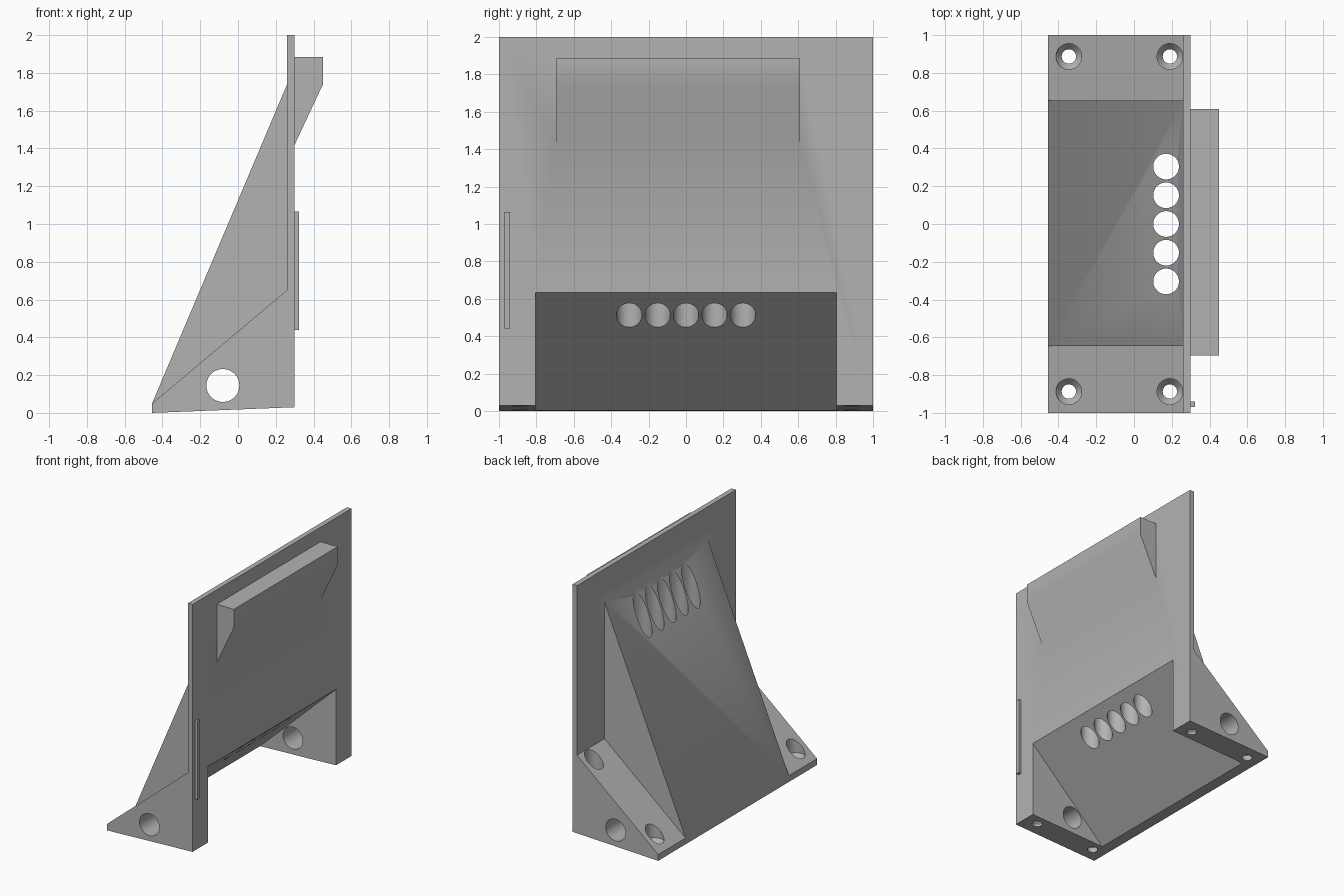
import bpy, bmesh
from math import pi, radians
from mathutils import Matrix, Vector

if "Cube" in bpy.data.objects:
    bpy.data.objects.remove(bpy.data.objects["Cube"])

grey = bpy.data.materials.new("plain grey")
grey.use_nodes = True
colour = (0.45, 0.45, 0.45, 1)
grey.diffuse_color = colour
grey.node_tree.nodes["Principled BSDF"].inputs["Base Color"].default_value = colour


def finish(name, bm):
    bmesh.ops.recalc_face_normals(bm, faces=bm.faces)
    mesh = bpy.data.meshes.new(name)
    bm.to_mesh(mesh)
    bm.free()
    mesh.materials.append(grey)
    obj = bpy.data.objects.new(name, mesh)
    bpy.context.collection.objects.link(obj)
    return obj


def prism(name, profile, y0, y1):
    """Extrude an (x, z) profile along y."""
    bm = bmesh.new()
    face = bm.faces.new([bm.verts.new((x, y0, z)) for x, z in profile])
    new = bmesh.ops.extrude_face_region(bm, geom=[face])["geom"]
    verts = [v for v in new if isinstance(v, bmesh.types.BMVert)]
    bmesh.ops.translate(bm, verts=verts, vec=(0, y1 - y0, 0))
    return finish(name, bm)


def lathe(name, profile, matrix):
    """Revolve an (r, z) profile around z, then place it."""
    bm = bmesh.new()
    n = 48
    rings = []
    for r, z in profile:
        ring = bmesh.ops.create_circle(bm, segments=n, radius=r)["verts"]
        bmesh.ops.translate(bm, verts=ring, vec=(0, 0, z))
        rings.append(ring)
    for a, b in zip(rings, rings[1:]):
        for i in range(n):
            j = (i + 1) % n
            bm.faces.new((a[i], a[j], b[j], b[i]))
    bm.faces.new(rings[0])
    bm.faces.new(rings[-1])
    bmesh.ops.transform(bm, matrix=matrix, verts=bm.verts)
    return finish(name, bm)


def combine(target, other, operation):
    mod = target.modifiers.new(operation.lower(), "BOOLEAN")
    mod.operation = operation
    mod.solver = "EXACT"
    mod.object = other
    other.hide_render = True
    bpy.context.view_layer.objects.active = target
    bpy.ops.object.modifier_apply(modifier=mod.name)
    bpy.data.objects.remove(other)


# Back plate and sloped feet share one side profile
bracket = prism("bracket", [(-.455, 0), (.30, .03), (.30, 2), (.26, 2),
                            (.26, .65), (-.455, .05)], -1, 1)

# Central sloped brace
brace = prism("brace", [(-.455, .05), (.26, 1.74), (.28, 1.74), (.28, .3)], -.645, .655)
combine(bracket, brace, "UNION")

# Ledge with a sloped underside
ledge = prism("ledge", [(.28, 1.885), (.45, 1.885), (.45, 1.74),
                        (.30, 1.42), (.28, 1.42)], -.695, .61)
combine(bracket, ledge, "UNION")

# Triangular opening between the feet
opening = prism("opening_cutter", [(-.37, .003), (.30, .635), (.40, .729),
                                   (.40, -.1), (-.37, -.1)], -.805, .805)
combine(bracket, opening, "DIFFERENCE")

# Row of vertical holes through the brace
for i in range(-2, 3):
    hole = lathe("row_cutter", [(.068, .2), (.068, 2)],
                 Matrix.Translation((.17, i * .152, 0)))
    combine(bracket, hole, "DIFFERENCE")

# Cross hole through both feet
cross = lathe("cross_cutter", [(.087, -1.2), (.087, 1.2)],
              Matrix.Translation((-.08, 0, .145)) @ Matrix.Rotation(pi / 2, 4, "X"))
combine(bracket, cross, "DIFFERENCE")

# Countersunk screw holes
for x in (-.345, .19):
    for y in (-.887, .887):
        screw = lathe("screw_cutter", [(.038, -.1), (.038, .045), (.068, .08), (.068, .9)],
                      Matrix.Translation((x, y, 0)))
        combine(bracket, screw, "DIFFERENCE")

# Thin upright rib on the plate
rib = prism("side_rib", [(.30, .44), (.322, .44), (.322, 1.065), (.30, 1.065)], -.97, -.94)

# Smooth shading inside the holes and across shallow bends
for obj in (bracket, rib):
    bpy.ops.object.select_all(action="DESELECT")
    obj.select_set(True)
    bpy.context.view_layer.objects.active = obj
    bpy.ops.object.shade_smooth_by_angle(angle=radians(30))
